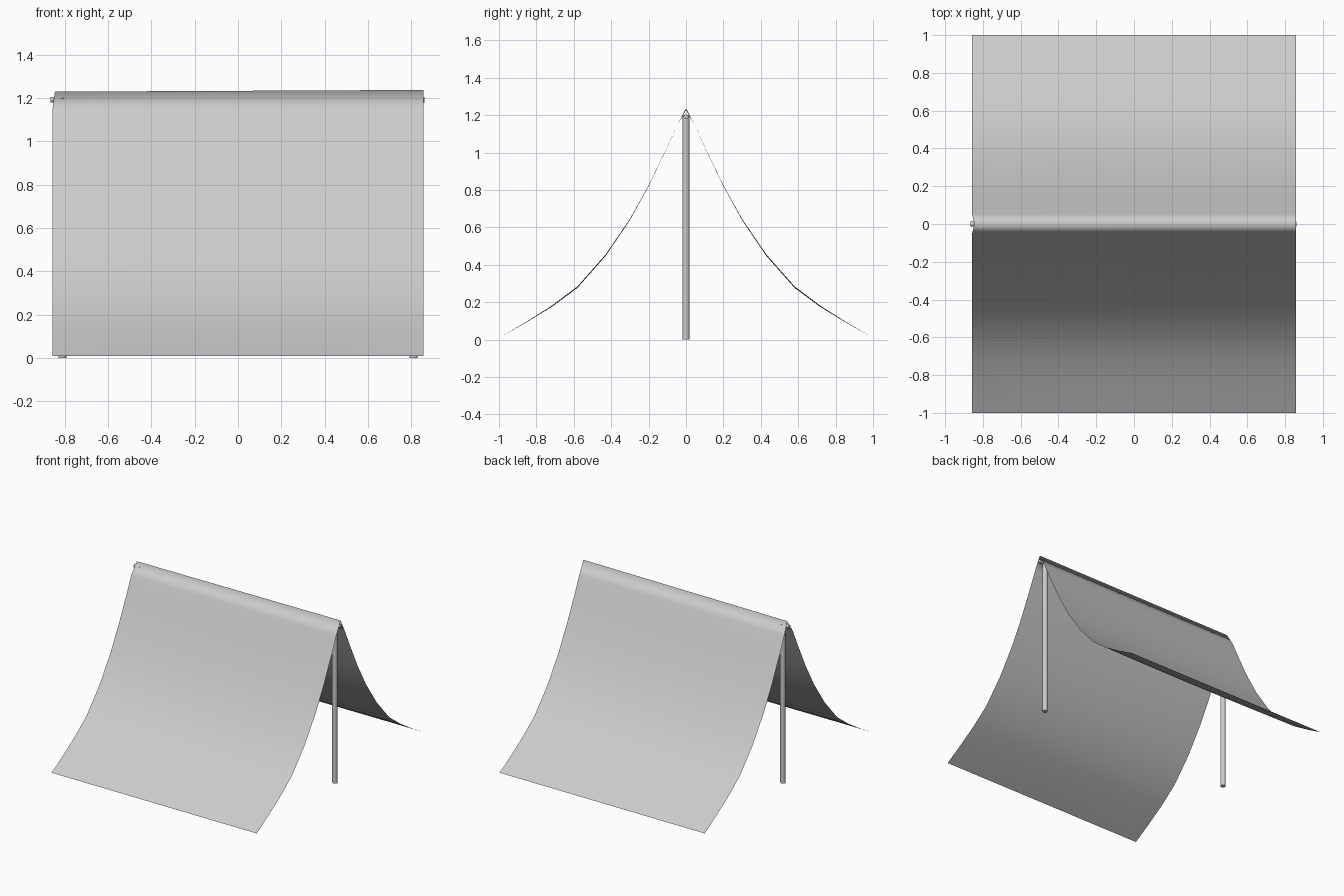
import bpy, bmesh, math

if "Cube" in bpy.data.objects:
    bpy.data.objects.remove(bpy.data.objects["Cube"])

# Half profile of the hanging cloth (distance from ridge, height)
HALF = [(0.0, 1.233), (0.05, 1.14), (0.115, 1.0), (0.2, 0.825), (0.3, 0.645),
        (0.43, 0.455), (0.58, 0.285), (0.72, 0.18), (0.86, 0.092), (1.0, 0.01)]
PROFILE = [(-y, z) for y, z in reversed(HALF[1:])] + HALF
COLS = 6


def canopy():
    bm = bmesh.new()
    rows = []
    for y, z in PROFILE:
        row = []
        for i in range(COLS + 1):
            t = i / COLS * 2 - 1
            # left end pulls in a little at the ridge; the ridge rises to the right
            half = 0.857 - (0.012 if y == 0 and t < 0 else 0)
            lift = 0.004 * t if y == 0 else 0
            # slight slack between the ends
            sag = 0.008 * (1 - t * t) * math.sin(math.pi * abs(y))
            row.append(bm.verts.new((t * half, y, z + lift - sag)))
        rows.append(row)
    for a, b in zip(rows, rows[1:]):
        for i in range(COLS):
            bm.faces.new((a[i], a[i + 1], b[i + 1], b[i]))
    mesh = bpy.data.meshes.new("canopy_sheet")
    bm.to_mesh(mesh)
    bm.free()
    for p in mesh.polygons:
        p.use_smooth = True
    ob = bpy.data.objects.new("canopy_sheet", mesh)
    bpy.context.collection.objects.link(ob)


def pole(name, radius, length, location, rotation=(0, 0, 0)):
    bpy.ops.mesh.primitive_cylinder_add(vertices=12, radius=radius, depth=length,
                                        location=location, rotation=rotation)
    bpy.context.object.name = name
    bpy.ops.object.shade_smooth_by_angle(angle=math.radians(40))


canopy()

# Upright poles
for side, label in ((-1, "left"), (1, "right")):
    pole(f"{label}_upright_pole", 0.019, 1.2, (side * 0.81, 0, 0.6))

# Ridge pole under the cloth
pole("ridge_pole", 0.013, 1.725, (-0.002, 0, 1.192), (0, math.pi / 2, 0))
